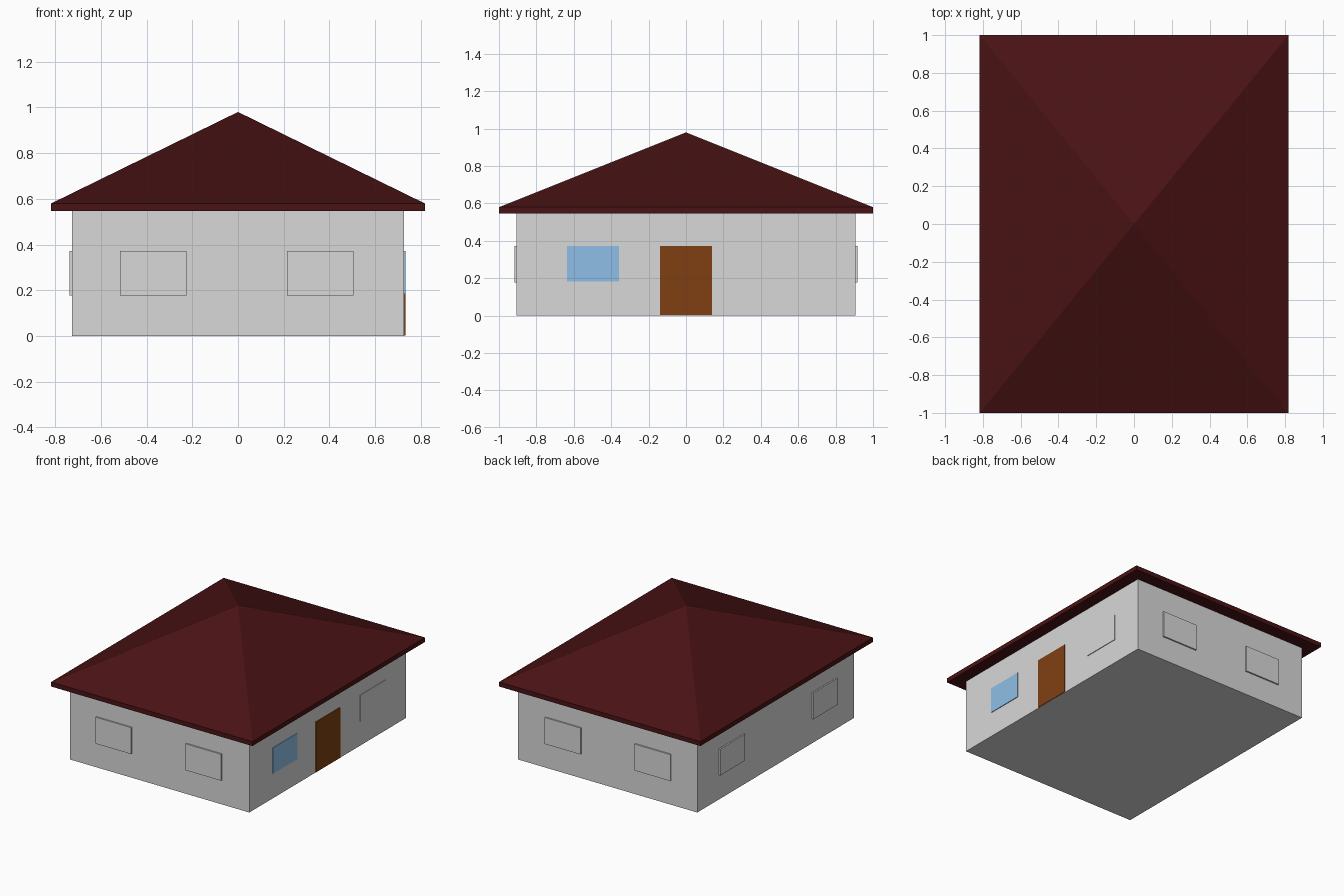
import bpy, bmesh

if "Cube" in bpy.data.objects:
    bpy.data.objects.remove(bpy.data.objects["Cube"])


def material(name, rgb):
    m = bpy.data.materials.new(name)
    m.diffuse_color = (*rgb, 1)
    m.use_nodes = True
    m.node_tree.nodes["Principled BSDF"].inputs["Base Color"].default_value = m.diffuse_color
    return m


wall_grey = material("wall_grey", (0.69, 0.69, 0.69))
roof_red = material("roof_red", (0.067, 0.006, 0.007))
glass_blue = material("glass_blue", (0.32, 0.60, 0.92))
door_brown = material("door_brown", (0.214, 0.051, 0.006))


def finish(name, bm, mat):
    bmesh.ops.recalc_face_normals(bm, faces=bm.faces)
    mesh = bpy.data.meshes.new(name)
    bm.to_mesh(mesh)
    bm.free()
    mesh.materials.append(mat)
    obj = bpy.data.objects.new(name, mesh)
    bpy.context.collection.objects.link(obj)
    return obj


def box(name, x, y, z, mat):
    """Box from (min, max) ranges on each axis."""
    bm = bmesh.new()
    bmesh.ops.create_cube(bm, size=1)
    for v in bm.verts:
        v.co = [r[0] if c < 0 else r[1] for c, r in zip(v.co, (x, y, z))]
    return finish(name, bm, mat)


WX, WY = 0.727, 0.907      # half sizes of the walls
RX, RY = 0.817, 1.0        # half sizes of the roof
EAVE, SLOPE, APEX = 0.547, 0.58, 0.98
SILL, HEAD = 0.178, 0.372

# Walls
box("walls", (-WX, WX), (-WY, WY), (0, EAVE), wall_grey)

# Pyramid roof with a thin vertical fascia
bm = bmesh.new()
corners = [(-RX, -RY), (RX, -RY), (RX, RY), (-RX, RY)]
low = [bm.verts.new((x, y, EAVE)) for x, y in corners]
high = [bm.verts.new((x, y, SLOPE)) for x, y in corners]
apex = bm.verts.new((0, 0, APEX))
bm.faces.new(low[::-1])
for i in range(4):
    j = (i + 1) % 4
    bm.faces.new((low[i], low[j], high[j], high[i]))
    bm.faces.new((high[i], high[j], apex))
finish("roof", bm, roof_red)

# Raised window panels on the front and back walls
for side, s in (("front", -1), ("back", 1)):
    y = sorted((s * (WY - 0.01), s * (WY + 0.011)))
    for i, x in enumerate(((-0.515, -0.225), (0.215, 0.505))):
        box(f"{side}_window_{i + 1}", x, y, (SILL, HEAD), wall_grey)

# Raised window panels on the left wall
for i, y in enumerate(((-0.71, -0.425), (0.37, 0.655))):
    box(f"left_window_{i + 1}", (-WX - 0.01, -WX + 0.01), y, (SILL, HEAD), wall_grey)

# Right wall: plain panel, glazed window and door
out = (WX - 0.01, WX + 0.005)
box("right_window_plain", out, (0.375, 0.665), (SILL, HEAD), wall_grey)
box("right_window_glass", out, (-0.637, -0.358), (0.183, HEAD), glass_blue)
box("door", out, (-0.14, 0.14), (0.003, HEAD), door_brown)
